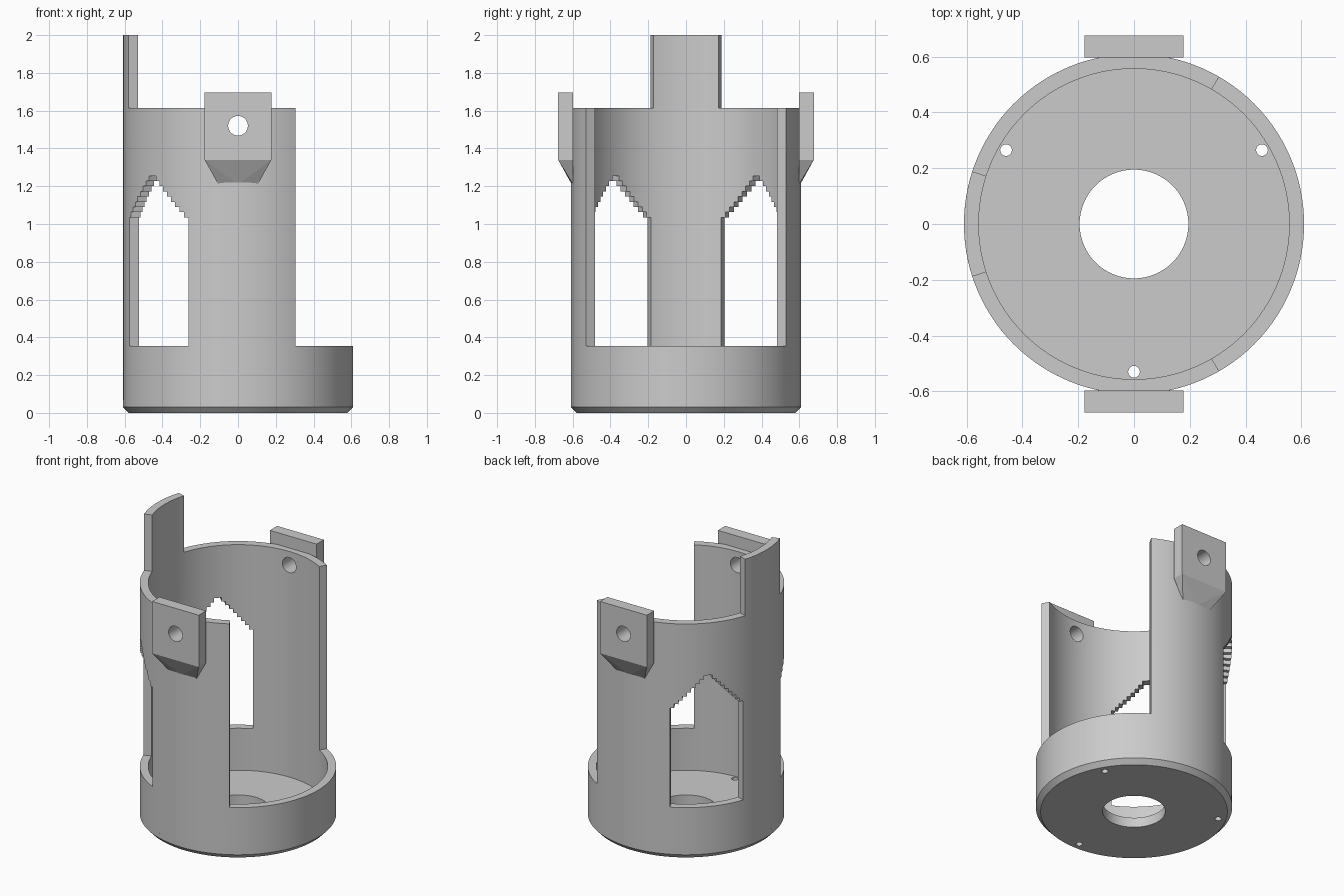
import bpy, bmesh, math
from mathutils import Matrix, Vector

if "Cube" in bpy.data.objects:
    bpy.data.objects.remove(bpy.data.objects["Cube"], do_unlink=True)

R_OUT, R_IN = 0.61, 0.557
FLOOR, RIM, WALL_TOP, TOP = 0.067, 0.355, 1.613, 2.0

grey = bpy.data.materials.new("plain grey")
grey.use_nodes = True
colour = (0.6, 0.6, 0.6, 1)
grey.diffuse_color = colour
grey.node_tree.nodes["Principled BSDF"].inputs["Base Color"].default_value = colour


def make(name, bm):
    """Turn a bmesh into a named object."""
    bmesh.ops.recalc_face_normals(bm, faces=bm.faces)
    mesh = bpy.data.meshes.new(name)
    bm.to_mesh(mesh)
    bm.free()
    mesh.materials.append(grey)
    obj = bpy.data.objects.new(name, mesh)
    bpy.context.collection.objects.link(obj)
    return obj


def cylinder(name, radius, length, centre, rotation=Matrix(), segments=48):
    bm = bmesh.new()
    bmesh.ops.create_cone(bm, cap_ends=True, segments=segments, radius1=radius, radius2=radius,
                          depth=length, matrix=Matrix.Translation(centre) @ rotation)
    return make(name, bm)


def drill(obj, cutters):
    """Cut holes and keep the finished mesh."""
    for cutter in cutters:
        cutter.hide_render = True
        mod = obj.modifiers.new("hole", 'BOOLEAN')
        mod.operation, mod.solver, mod.object = 'DIFFERENCE', 'EXACT', cutter
    graph = bpy.context.evaluated_depsgraph_get()
    mesh = bpy.data.meshes.new_from_object(obj.evaluated_get(graph))
    obj.modifiers.clear()
    obj.data = mesh


def smooth(obj):
    bpy.ops.object.select_all(action='DESELECT')
    obj.select_set(True)
    bpy.context.view_layer.objects.active = obj
    bpy.ops.object.shade_smooth_by_angle(angle=math.radians(25))


# Base plate: chamfered disc with a centre hole and three screw holes
bm = bmesh.new()
profile = [(0.195, 0), (0.58, 0), (R_OUT, 0.032), (R_OUT, FLOOR), (0.195, FLOOR)]
ring = [bm.verts.new((r, 0, z)) for r, z in profile]
edges = [bm.edges.new((ring[i], ring[i - 1])) for i in range(len(ring))]
bmesh.ops.spin(bm, geom=ring + edges, cent=(0, 0, 0), axis=(0, 0, 1),
               angle=math.tau, steps=120, use_merge=True)
bmesh.ops.remove_doubles(bm, verts=bm.verts, dist=1e-5)
base_plate = make("base_plate", bm)
screws = []
for deg in (30, 150, 270):
    a = math.radians(deg)
    screws.append(cylinder("screw_cutter", 0.021, 0.4,
                           Vector((0.53 * math.cos(a), 0.53 * math.sin(a), 0)), segments=24))
drill(base_plate, screws)

# Tubular wall: grid of cells around the -x axis, kept or left open by rule
TAB, WIN, STEP, COLS, OPEN = 18, 19.5, 2.5, 18, 120
win_end = WIN + STEP * COLS
half = [TAB * k / 5 for k in range(6)]
half += [WIN + STEP * k for k in range(COLS + 1)]
half += [win_end + (OPEN - win_end) * k / 18 for k in range(1, 19)]
half += [OPEN + 3 * k for k in range(1, 21)]
angles = [-a for a in reversed(half[1:])] + half[:-1]
levels = [FLOOR, RIM] + [1.035 + 0.0275 * k for k in range(9)] + [WALL_TOP, TOP]
n, m = len(angles), len(levels) - 1


def mid_angle(i):
    nxt = angles[i + 1] if i + 1 < n else 180
    return abs(angles[i] + nxt) / 2


def filled(i, j):
    if not 0 <= j < m:
        return False
    a = mid_angle(i % n)
    z = (levels[j] + levels[j + 1]) / 2
    if z < RIM:
        return True
    if z > WALL_TOP:
        return a < TAB
    if a > OPEN:
        return False
    if WIN < a < win_end:                      # window with a stepped gable
        col = int((a - WIN) / STEP)
        peak = 1.035 + 0.0275 * min(col, COLS - 1 - col)
        return z > peak
    return True


bm = bmesh.new()
cache = {}


def vert(i, j, r):
    key = (i % n, j, r)
    if key not in cache:
        a = math.radians(180 + angles[i % n])
        cache[key] = bm.verts.new((r * math.cos(a), r * math.sin(a), levels[j]))
    return cache[key]


for i in range(n):
    for j in range(m):
        if not filled(i, j):
            continue
        corners = [(i, j), (i + 1, j), (i + 1, j + 1), (i, j + 1)]
        for r in (R_OUT, R_IN):
            bm.faces.new([vert(*c, r) for c in corners])
        neighbours = [(i, j - 1), (i + 1, j), (i, j + 1), (i - 1, j)]
        for k, cell in enumerate(neighbours):
            if not filled(*cell):
                p, q = corners[k], corners[(k + 1) % 4]
                bm.faces.new([vert(*p, R_OUT), vert(*q, R_OUT), vert(*q, R_IN), vert(*p, R_IN)])
wall = make("tube_wall", bm)

# Mounting lugs, front and back, each with a tapered support below
W, Y_IN, Y_OUT, LUG_LOW, LUG_TOP, TIP = 0.177, 0.598, 0.677, 1.34, 1.695, 1.21
lugs, supports = [], []
for side, label in ((-1, "front"), (1, "back")):
    bm = bmesh.new()
    size = Matrix.Diagonal((2 * W, Y_OUT - Y_IN, LUG_TOP - LUG_LOW, 1))
    place = Matrix.Translation((0, side * (Y_IN + Y_OUT) / 2, (LUG_LOW + LUG_TOP) / 2))
    bmesh.ops.create_cube(bm, size=1, matrix=place @ size)
    lugs.append(make(label + "_lug", bm))

    bm = bmesh.new()
    points = [(s * W, y, LUG_LOW) for s in (-1, 1) for y in (Y_IN, Y_OUT)]
    points += [(s * 0.105, Y_IN, TIP) for s in (-1, 1)] + [(0, 0.605, TIP)]
    for x, y, z in points:
        bm.verts.new((x, side * y, z))
    bmesh.ops.convex_hull(bm, input=bm.verts)
    supports.append(make(label + "_lug_support", bm))

# Cross hole through both lugs and the wall
cross = cylinder("cross_hole_cutter", 0.052, 2, Vector((0, 0, 1.52)),
                 Matrix.Rotation(math.pi / 2, 4, 'X'))
for obj in [wall] + lugs:
    drill(obj, [cross])

for cutter in screws + [cross]:
    bpy.data.objects.remove(cutter, do_unlink=True)
for obj in [base_plate, wall] + lugs:
    smooth(obj)
